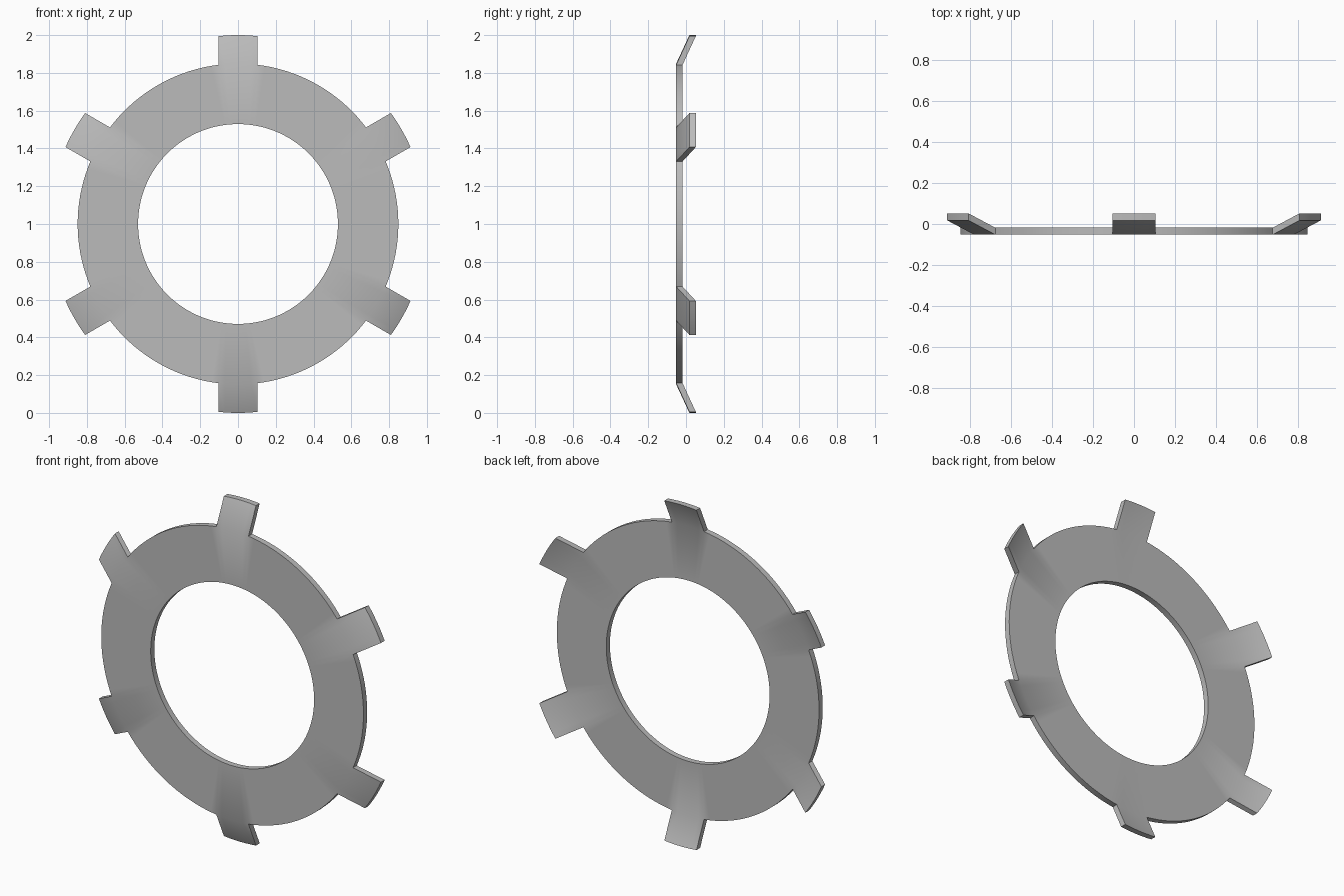
import bpy, bmesh
from math import asin, sin, cos, pi, radians

cube = bpy.data.objects.get("Cube")
if cube:
    bpy.data.objects.remove(cube)

TABS = 6
INNER, OUTER, TIP = 0.529, 0.849, 1.0     # radii
HALF_WIDTH = 0.104                        # half the tab width
FRONT, TIP_FRONT, THICK = -0.052, 0.018, 0.034
TAB_STEPS, GAP_STEPS = 6, 18

# Material
metal = bpy.data.materials.new("grey_metal")
metal.use_nodes = True
color = (0.5, 0.5, 0.5, 1)
metal.diffuse_color = color
metal.node_tree.nodes["Principled BSDF"].inputs["Base Color"].default_value = color

bm = bmesh.new()


def point(radius, angle, y):
    return bm.verts.new((radius * cos(angle), y, 1 + radius * sin(angle)))


# Angles round the ring, with tab columns marked
base_half = asin(HALF_WIDTH / OUTER)
tip_half = asin(HALF_WIDTH / TIP)
gap = 2 * pi / TABS - 2 * base_half
columns = []
for t in range(TABS):
    mid = radians(30) + t * 2 * pi / TABS
    for i in range(TAB_STEPS):
        columns.append((mid + base_half * (2 * i / TAB_STEPS - 1), True))
    for i in range(GAP_STEPS):
        columns.append((mid + base_half + gap * i / GAP_STEPS, False))

# Front surface of the flat ring
inner = [point(INNER, a, FRONT) for a, _ in columns]
outer = [point(OUTER, a, FRONT) for a, _ in columns]
n = len(columns)
for i in range(n):
    j = (i + 1) % n
    bm.faces.new((inner[i], outer[i], outer[j], inner[j]))

# Front surface of each bent tab, with parallel sides and an arc tip
for t in range(TABS):
    mid = radians(30) + t * 2 * pi / TABS
    start = t * (TAB_STEPS + GAP_STEPS)
    tip = [point(TIP, mid + tip_half * (2 * i / TAB_STEPS - 1), TIP_FRONT)
           for i in range(TAB_STEPS + 1)]
    for i in range(TAB_STEPS):
        bm.faces.new((outer[start + i], tip[i], tip[i + 1], outer[start + i + 1]))

# Thickness towards the back
result = bmesh.ops.extrude_face_region(bm, geom=bm.faces[:], use_keep_orig=True)
back = [v for v in result["geom"] if isinstance(v, bmesh.types.BMVert)]
bmesh.ops.translate(bm, verts=back, vec=(0, THICK, 0))
bmesh.ops.recalc_face_normals(bm, faces=bm.faces[:])

mesh = bpy.data.meshes.new("tabbed_washer")
bm.to_mesh(mesh)
bm.free()
mesh.materials.append(metal)
washer = bpy.data.objects.new("tabbed_washer", mesh)
bpy.context.collection.objects.link(washer)

# Smooth shading across the bends, sharp rims
bpy.ops.object.select_all(action="DESELECT")
washer.select_set(True)
bpy.context.view_layer.objects.active = washer
bpy.ops.object.shade_smooth_by_angle(angle=radians(35))
